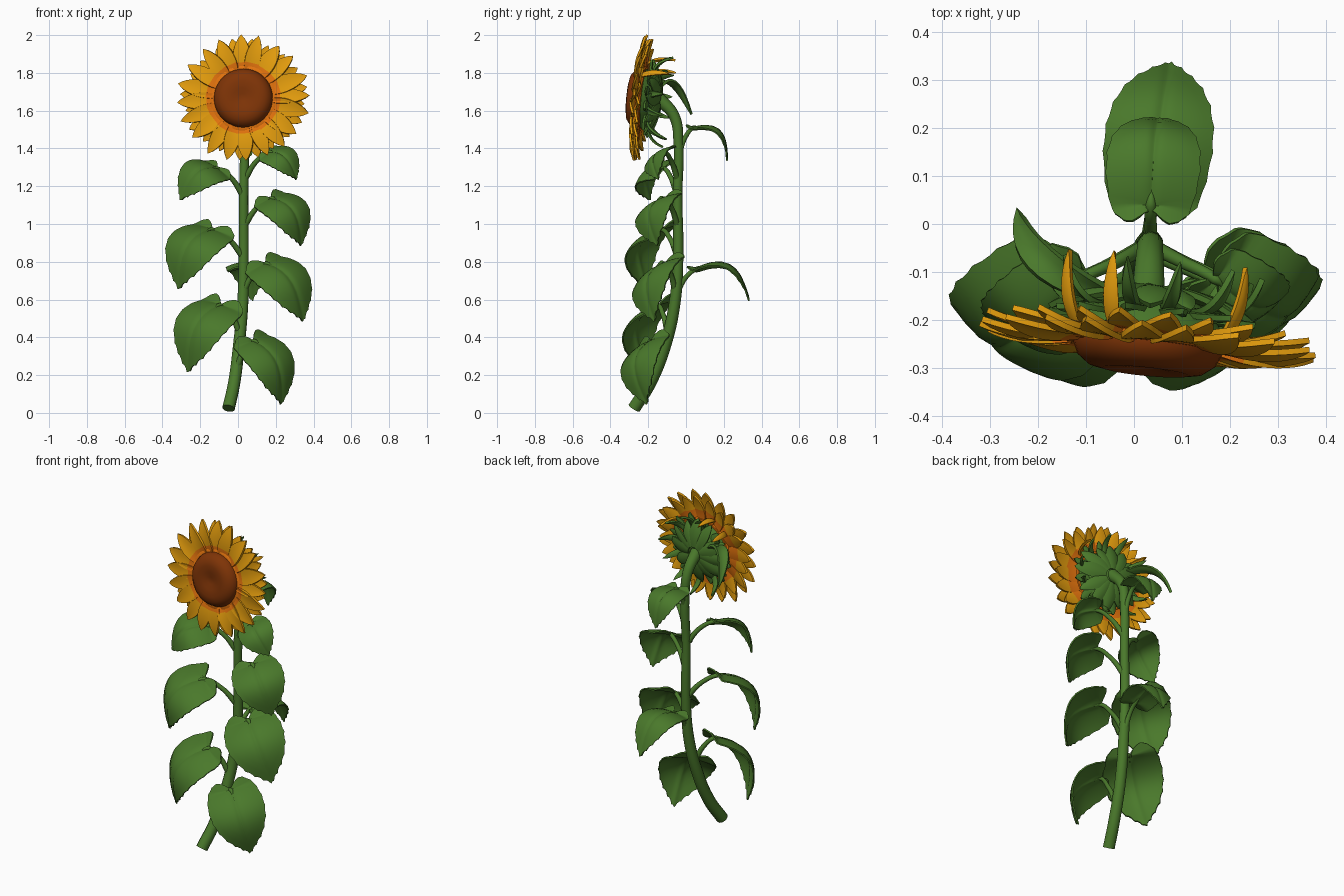
import bpy, bmesh, math, random
from mathutils import Vector, Matrix

random.seed(4)
cube = bpy.data.objects.get("Cube")
if cube:
    bpy.data.objects.remove(cube)


def material(name, rgb):
    m = bpy.data.materials.new(name)
    m.use_nodes = True
    m.diffuse_color = (*rgb, 1)
    m.node_tree.nodes["Principled BSDF"].inputs["Base Color"].default_value = (*rgb, 1)
    return m


GREEN = material("leaf green", (0.068, 0.19, 0.024))
YELLOW = material("petal yellow", (0.76, 0.33, 0.004))
ORANGE = material("petal base orange", (0.76, 0.17, 0.004))
BROWN = material("seed brown", (0.21, 0.034, 0.002))


def finish(obj, thickness=0):
    """Apply modifiers and smooth the surface."""
    if thickness:
        mod = obj.modifiers.new("thickness", 'SOLIDIFY')
        mod.thickness, mod.offset = thickness, 0
    bpy.ops.object.select_all(action='DESELECT')
    obj.select_set(True)
    bpy.context.view_layer.objects.active = obj
    bpy.ops.object.convert(target='MESH')
    bpy.ops.object.shade_smooth_by_angle(angle=math.radians(55))


def add_mesh(name, bm, mats, thickness=0, matrix=None):
    bmesh.ops.remove_doubles(bm, verts=bm.verts, dist=0.0004)
    bmesh.ops.recalc_face_normals(bm, faces=bm.faces)
    me = bpy.data.meshes.new(name)
    bm.to_mesh(me)
    bm.free()
    for m in mats:
        me.materials.append(m)
    obj = bpy.data.objects.new(name, me)
    bpy.context.collection.objects.link(obj)
    if matrix:
        obj.matrix_world = matrix
    finish(obj, thickness)


def tube(name, points, radii, depth):
    """Round stalk swept through the points."""
    cu = bpy.data.curves.new(name, 'CURVE')
    cu.dimensions, cu.bevel_depth = '3D', depth
    cu.bevel_resolution, cu.resolution_u, cu.use_fill_caps = 3, 8, True
    sp = cu.splines.new('BEZIER')
    sp.bezier_points.add(len(points) - 1)
    for bp, p, r in zip(sp.bezier_points, points, radii):
        bp.co, bp.radius = p, r
        bp.handle_left_type = bp.handle_right_type = 'AUTO'
    cu.materials.append(GREEN)
    obj = bpy.data.objects.new(name, cu)
    bpy.context.collection.objects.link(obj)
    finish(obj)


def grid_faces(bm, rows, index=lambda i: 0):
    for i in range(len(rows) - 1):
        for j in range(len(rows[i]) - 1):
            f = bm.faces.new((rows[i][j], rows[i][j + 1], rows[i + 1][j + 1], rows[i + 1][j]))
            f.material_index = index(i)


def blade(bm, p0, p1, p2, side, width, cup=0.25, base_rows=0, n=10):
    """Pointed petal or sepal bent along a three-point curve."""
    p0, p1, p2, side = Vector(p0), Vector(p1), Vector(p2), Vector(side).normalized()
    rows = []
    for i in range(n + 1):
        t = i / n
        c = p0 * (1 - t) ** 2 + p1 * 2 * t * (1 - t) + p2 * t * t
        tangent = (p1 - p0) * (1 - t) + (p2 - p1) * t
        up = side.cross(tangent).normalized()
        w = width / 2 * max(0, math.sin(math.pi * (0.15 + 0.85 * t))) ** 0.75
        rows.append([bm.verts.new(c + side * w * b + up * cup * w * b * b)
                     for b in (-1, -0.5, 0, 0.5, 1)])
    grid_faces(bm, rows, lambda i: 1 if i < base_rows else 0)


def lathe(name, profile, mat, matrix, steps=40):
    bm = bmesh.new()
    rows = []
    for k in range(steps + 1):
        a = 2 * math.pi * k / steps
        rows.append([bm.verts.new((r * math.cos(a), r * math.sin(a), z)) for r, z in profile])
    grid_faces(bm, rows)
    add_mesh(name, bm, [mat], 0, matrix)


# Main stem, curving up from the front and nodding forward into the head
STEM = [Vector(p) for p in ((-0.05, -0.275, 0.024), (-0.02, -0.19, 0.16), (0.005, -0.11, 0.36),
                            (0.025, -0.06, 0.58), (0.03, -0.042, 0.82), (0.03, -0.045, 1.15),
                            (0.035, -0.04, 1.42), (0.033, -0.062, 1.57), (0.03, -0.15, 1.67))]
tube("stem", STEM, (1.0, 0.98, 0.95, 0.9, 0.82, 0.75, 0.75, 0.85, 1.05), 0.034)


def stem_at(z):
    for a, b in zip(STEM, STEM[1:]):
        if z <= b.z:
            return a.lerp(b, max(0, (z - a.z) / (b.z - a.z)))
    return STEM[-1]


def heart_outline(steps=5):
    """Closed broad heart: (length, half width) from notch to tip and back."""
    half = [Vector(p) for p in ((0, 0), (-0.1, 0.2), (-0.14, 0.48), (-0.02, 0.82), (0.2, 1),
                                (0.45, 0.95), (0.7, 0.68), (0.88, 0.3), (1, 0))]
    pts = [half[0]] + half + [half[-1]]
    right = []
    for p, q, r, s in zip(pts, pts[1:], pts[2:], pts[3:]):
        for k in range(steps):
            t = k / steps
            right.append(q + (r - p) * t / 2 + (p - q * 2.5 + r * 2 - s / 2) * t * t
                         + (q * 1.5 - p / 2 - r * 1.5 + s / 2) * t ** 3)
    right.append(half[-1])
    return right + [Vector((p.x, -p.y)) for p in reversed(right[:-1])]


HEART = heart_outline()


def leaf(name, base, tip, facing, width, arch):
    """Heart-shaped arched leaf with its stalk."""
    base, tip, facing = Vector(base), Vector(tip), Vector(facing)
    chord = tip - base
    axis = chord.normalized()
    side = axis.cross(facing).normalized()
    up = side.cross(axis)
    hw, rings = width / 2, 8
    bm = bmesh.new()
    rows = []
    for r in range(rings + 1):
        row = []
        for k, p in enumerate(HEART):
            s = r / rings * (1.025 if r == rings and k % 3 == 0 else 1)
            a, b = p * s
            bulge = math.sin(math.pi * min(a, 1) ** 0.85) if a > 0 else a
            lift = arch * bulge - 0.25 * hw * b * b - 0.006 * math.exp(-(b / 0.1) ** 2)
            row.append(bm.verts.new(base + chord * a + side * hw * b + up * lift))
        rows.append(row)
    grid_faces(bm, rows)
    add_mesh(name, bm, [GREEN], 0.008)
    start = stem_at(base.z - 0.15)
    middle = start.lerp(base, 0.5) + Vector((0, 0, 0.03))
    tube(name + "_stalk", (start, middle, base, base + chord * 0.08 + up * arch * 0.25),
         (1.3, 1, 0.9, 0.3), 0.013)


# Leaves: stalk joint, tip, facing direction, width, arch
leaf("left_leaf_low", (0.085, -0.19, 0.38), (0.23, -0.21, 0.05), (0.5, -0.72, 0.45), 0.3, 0.1)
leaf("left_leaf_middle", (0.15, -0.115, 0.79), (0.345, -0.17, 0.49), (0.42, -0.72, 0.5), 0.32, 0.095)
leaf("left_leaf_high", (0.18, -0.115, 1.135), (0.335, -0.155, 0.89), (0.5, -0.7, 0.45), 0.28, 0.09)
leaf("left_leaf_top", (0.17, -0.115, 1.38), (0.31, -0.15, 1.24), (0.4, -0.72, 0.45), 0.19, 0.06)
leaf("right_leaf_low", (-0.095, -0.15, 0.57), (-0.265, -0.215, 0.22), (-0.42, -0.72, 0.45), 0.33, 0.115)
leaf("right_leaf_middle", (-0.14, -0.13, 0.97), (-0.315, -0.21, 0.66), (-0.42, -0.72, 0.45), 0.33, 0.115)
leaf("right_leaf_top", (-0.115, -0.12, 1.295), (-0.305, -0.195, 1.13), (-0.4, -0.75, 0.42), 0.24, 0.085)
leaf("back_leaf_low", (0.04, 0.06, 0.765), (0.075, 0.335, 0.6), (0, 0.35, 1), 0.22, 0.105)
leaf("back_leaf_high", (0.035, 0.04, 1.51), (0.05, 0.22, 1.34), (0, 0.45, 1), 0.19, 0.085)

# Flower head frame: local z points out of the face
normal = Vector((-0.1, -1, 0.1)).normalized()
across = normal.cross(Vector((0, 0, -1))).normalized()
upward = normal.cross(across)
HEAD = Matrix.Translation((0.03, -0.24, 1.665)) @ Matrix((across, upward, normal)).transposed().to_4x4()

# Seed disc with a dimple, the orange collar, and the green cup behind
lathe("seed_disc", ((0, 0.054), (0.02, 0.056), (0.05, 0.064), (0.09, 0.068), (0.12, 0.062),
                    (0.145, 0.043), (0.157, 0.015), (0.15, -0.015), (0, -0.02)), BROWN, HEAD)
lathe("petal_collar", ((0.14, 0.016), (0.17, 0.018), (0.184, 0.006), (0.17, -0.016), (0.14, -0.016)),
      ORANGE, HEAD)
lathe("calyx_cup", ((0, -0.105), (0.05, -0.1), (0.1, -0.08), (0.14, -0.045), (0.16, -0.018),
                    (0.1, -0.008), (0, -0.008)), GREEN, HEAD)


def ring(bm, count, turn, stations, width, jitter, cup, base_rows=0):
    """Ring of blades; stations are (radius, height) along each blade."""
    for k in range(count):
        a = 2 * math.pi * (k + turn + random.uniform(-0.12, 0.12)) / count
        out = Vector((math.cos(a), math.sin(a), 0))
        side = Vector((-out.y, out.x, random.uniform(-0.2, 0.2)))
        grow = 1 + 0.025 * math.cos(2 * a) + random.uniform(-jitter, jitter)
        pts = [out * r * (grow if i else 1) + Vector((0, 0, h)) for i, (r, h) in enumerate(stations)]
        blade(bm, *pts, side, width * random.uniform(0.9, 1.1), cup, base_rows)


# Petals in two rows, orange near the disc and further out on the rear row
bm = bmesh.new()
ring(bm, 20, 0.2, ((0.125, 0.0), (0.24, 0.03), (0.343, 0.0)), 0.088, 0.025, -0.1, 3)
ring(bm, 20, 0.7, ((0.125, -0.01), (0.23, 0.006), (0.32, -0.025)), 0.084, 0.04, -0.1, 5)
# A few narrow petals curled to the rear
for degrees in (38, 112, 140):
    a = math.radians(degrees)
    out = Vector((math.cos(a), math.sin(a), 0))
    blade(bm, out * 0.19, out * 0.25 + Vector((0, 0, -0.05)), out * 0.235 + Vector((0, 0, -0.155)),
          (-out.y, out.x, 0), 0.03)
add_mesh("petals", bm, [YELLOW, ORANGE], 0.012, HEAD)

# Broad sepals hugging the cup, and narrow ones curling back
bm = bmesh.new()
ring(bm, 12, 0, ((0.04, -0.105), (0.14, -0.1), (0.195, -0.05)), 0.072, 0.08, -0.25)
ring(bm, 12, 0.5, ((0.09, -0.055), (0.16, -0.05), (0.212, -0.045)), 0.05, 0.08, -0.25)
ring(bm, 11, 0.3, ((0.12, -0.06), (0.2, -0.05), (0.23, -0.145)), 0.032, 0.1, -0.25)
add_mesh("sepals", bm, [GREEN], 0.012, HEAD)

# One long sepal drooping to the rear
bm = bmesh.new()
blade(bm, (-0.05, -0.15, 1.7), (-0.24, -0.09, 1.84), (-0.24, 0.03, 1.58), (0.75, 0.6, 0.1), 0.065, 0.3)
add_mesh("drooping_sepal", bm, [GREEN], 0.015)
